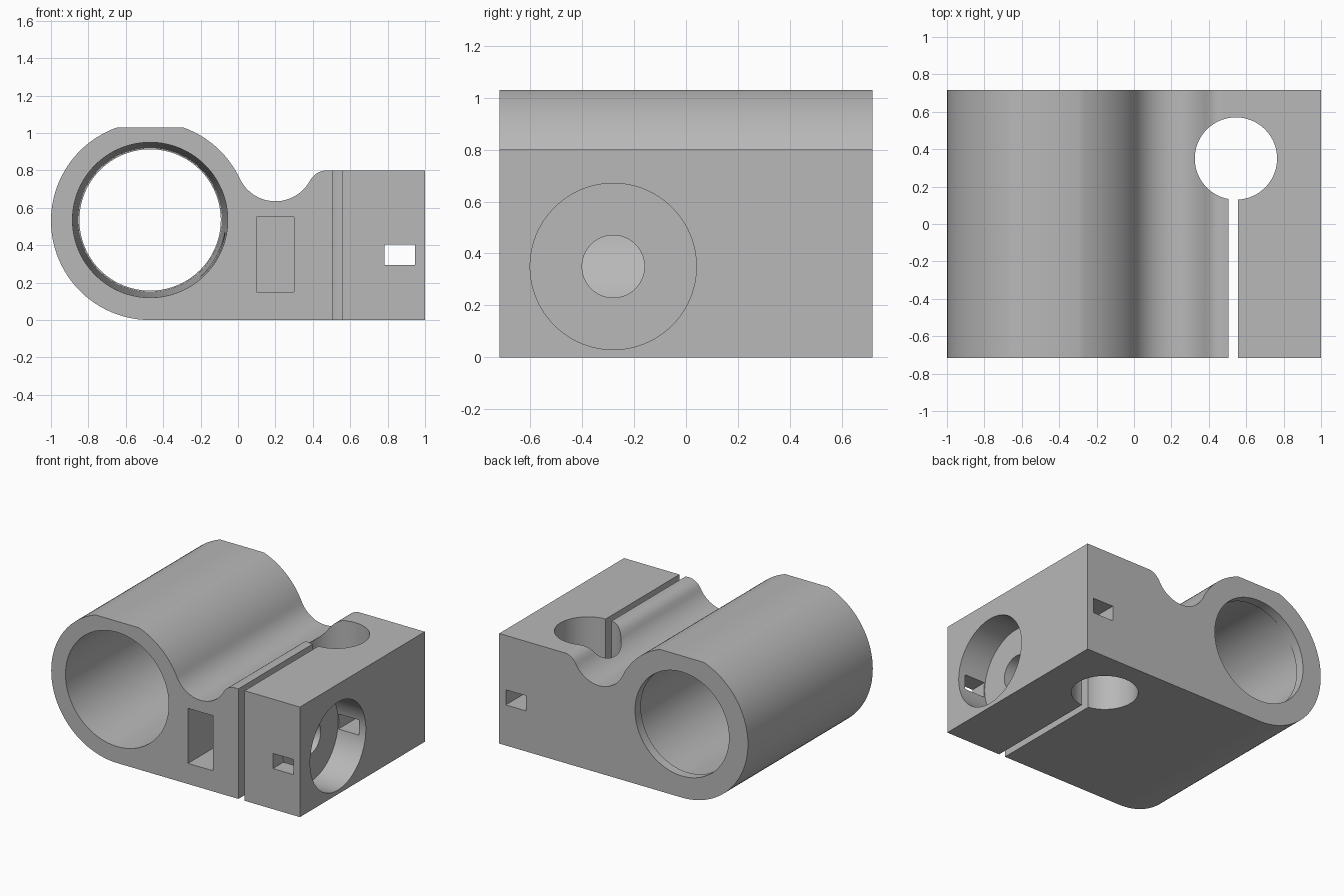
import bpy, bmesh
from math import cos, sin, pi, radians, asin, atan2
from mathutils import Matrix, Vector

cube = bpy.data.objects.get("Cube")
if cube:
    bpy.data.objects.remove(cube, do_unlink=True)

HALF = 0.717                # half depth of the bracket
TUBE = Vector((-0.47, 0.53))  # tube axis in x, z
TUBE_R = 0.53
OVER = 0.1                  # how far cutters overshoot

grey = bpy.data.materials.new("plain grey")
grey.use_nodes = True
color = (0.48, 0.48, 0.48, 1)
grey.diffuse_color = color
grey.node_tree.nodes["Principled BSDF"].inputs["Base Color"].default_value = color


def arc(center, radius, start, end, steps):
    return [(center[0] + radius * cos(start + (end - start) * i / steps),
             center[1] + radius * sin(start + (end - start) * i / steps))
            for i in range(steps + 1)]


def add_object(name, bm):
    bmesh.ops.recalc_face_normals(bm, faces=bm.faces)
    mesh = bpy.data.meshes.new(name)
    bm.to_mesh(mesh)
    bm.free()
    mesh.materials.append(grey)
    obj = bpy.data.objects.new(name, mesh)
    bpy.context.collection.objects.link(obj)
    return obj


def extrude_y(name, outline):
    bm = bmesh.new()
    face = bm.faces.new([bm.verts.new((x, -HALF, z)) for x, z in outline])
    new = bmesh.ops.extrude_face_region(bm, geom=[face])["geom"]
    verts = [v for v in new if isinstance(v, bmesh.types.BMVert)]
    bmesh.ops.translate(bm, verts=verts, vec=(0, 2 * HALF, 0))
    return add_object(name, bm)


def box(name, low, high):
    low, high = Vector(low), Vector(high)
    bm = bmesh.new()
    bmesh.ops.create_cube(bm, size=1, matrix=Matrix.Translation((low + high) / 2)
                          @ Matrix.Diagonal((*(high - low), 1)))
    return add_object(name, bm)


def rod(name, start, end, r_start, r_end=None, sides=72):
    start, end = Vector(start), Vector(end)
    axis = end - start
    turn = axis.to_track_quat("Z", "Y").to_matrix().to_4x4()
    bm = bmesh.new()
    bmesh.ops.create_cone(bm, cap_ends=True, segments=sides, radius1=r_start,
                          radius2=r_end or r_start, depth=axis.length,
                          matrix=Matrix.Translation((start + end) / 2) @ turn)
    return add_object(name, bm)


# Outline: round tube with a flat top, blended through a valley into the block
valley, valley_r = Vector((0.2, 0.845)), 0.21
round_c, round_r = Vector((0.475, 0.7)), 0.1
top = asin(0.5 / TUBE_R)
to_valley = valley - TUBE
to_round = round_c - valley
a1 = atan2(to_valley.y, to_valley.x)
a2 = atan2(to_round.y, to_round.x)

outline = arc(TUBE, TUBE_R, 1.5 * pi, pi - top, 48)
outline += arc(TUBE, TUBE_R, top, a1, 16)
outline += arc(valley, valley_r, a1 + pi, a2 + 2 * pi, 24)[1:]
outline += arc(round_c, round_r, a2 + pi, pi / 2, 12)[1:]
outline += [(1, 0.8), (1, 0)]
body = extrude_y("clamp_body", outline)

# Tapered main bore: wide at the front, with a narrow lip at the back
bx, bz = TUBE.x, TUBE.y + 0.005
slope = 0.03 / 1.367
cutters = [
    rod("bore_cutter", (bx, -HALF - OVER, bz), (bx, 0.65, bz),
        0.415 + slope * OVER, 0.385, 128),
    rod("lip_cutter", (bx, 0.6, bz), (bx, HALF + OVER, bz), 0.378, sides=128),
    # Upright hole and the slot that opens it to the front
    rod("upright_hole_cutter", (0.545, 0.35, -OVER), (0.545, 0.35, 1), 0.22, sides=96),
    box("slot_cutter", (0.505, -HALF - OVER, -OVER), (0.555, 0.25, 1)),
    # Screw hole with a wide recess, running through to the bore
    rod("recess_cutter", (0.777, -0.28, 0.35), (1 + OVER, -0.28, 0.35), 0.32, sides=96),
    rod("screw_hole_cutter", (-0.4, -0.28, 0.35), (0.9, -0.28, 0.35), 0.12),
    # Nut pocket in the front and the tie channel running front to back
    box("nut_pocket_cutter", (0.1, -HALF - OVER, 0.15), (0.3, -0.08, 0.55)),
    box("channel_cutter", (0.783, -HALF - OVER, 0.295), (0.947, HALF + OVER, 0.405)),
]

bpy.ops.object.select_all(action="DESELECT")
bpy.context.view_layer.objects.active = body
body.select_set(True)
for cutter in cutters:
    cutter.hide_render = True
    cut = body.modifiers.new(cutter.name, "BOOLEAN")
    cut.operation = "DIFFERENCE"
    cut.solver = "EXACT"
    cut.object = cutter
    bpy.ops.object.modifier_apply(modifier=cut.name)
    bpy.data.objects.remove(cutter, do_unlink=True)

bpy.ops.object.shade_smooth_by_angle(angle=radians(30))
